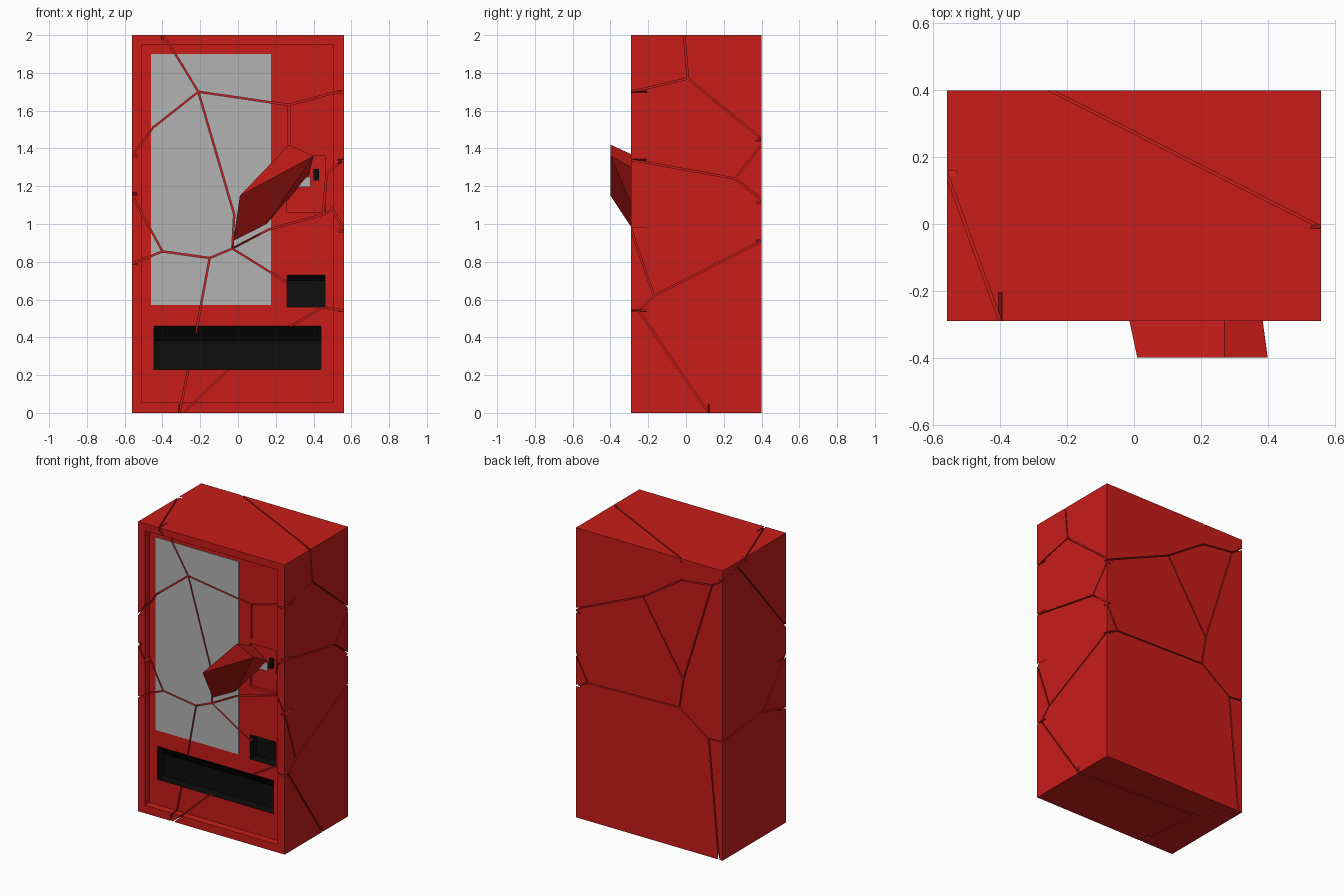
import bpy
from mathutils import Vector

if "Cube" in bpy.data.objects:
    bpy.data.objects.remove(bpy.data.objects["Cube"])


def material(name, rgb):
    m = bpy.data.materials.new(name)
    m.diffuse_color = (*rgb, 1)
    m.use_nodes = True
    m.node_tree.nodes["Principled BSDF"].inputs["Base Color"].default_value = m.diffuse_color
    return m


RED = material("red_paint", (0.58, 0.012, 0.01))
BLACK = material("black_plastic", (0.004, 0.004, 0.004))
GREY = material("grey_glass", (0.45, 0.45, 0.45))
BOX = [(0, 1, 3, 2), (4, 6, 7, 5), (0, 4, 5, 1), (2, 3, 7, 6), (0, 2, 6, 4), (1, 5, 7, 3)]


def make(name, verts, faces, mat):
    me = bpy.data.meshes.new(name)
    me.from_pydata(verts, [], faces)
    me.materials.append(mat)
    ob = bpy.data.objects.new(name, me)
    bpy.context.collection.objects.link(ob)
    bpy.context.view_layer.objects.active = ob
    ob.select_set(True)
    bpy.ops.object.mode_set(mode='EDIT')
    bpy.ops.mesh.select_all(action='SELECT')
    bpy.ops.mesh.normals_make_consistent(inside=False)
    bpy.ops.object.mode_set(mode='OBJECT')
    ob.select_set(False)
    return ob


def box(name, x, y, z, mat):
    return make(name, [(a, b, c) for a in x for b in y for c in z], BOX, mat)


def prism(name, profile, x, mat):
    """Side profile of (y, z) points extruded along x."""
    n = len(profile)
    verts = [(a, *p) for a in x for p in profile]
    faces = [tuple(range(n)), tuple(range(n, 2 * n))]
    faces += [(i, (i + 1) % n, n + (i + 1) % n, n + i) for i in range(n)]
    return make(name, verts, faces, mat)


def cut(target, cutter, overlap=False, keep=False):
    m = target.modifiers.new("cut", 'BOOLEAN')
    m.operation, m.solver, m.object = 'DIFFERENCE', 'EXACT', cutter
    m.use_self = overlap
    m.material_mode = 'TRANSFER'
    bpy.context.view_layer.objects.active = target
    bpy.ops.object.modifier_apply(modifier=m.name)
    if not keep:
        bpy.data.objects.remove(cutter)


# cabinet with recessed front and shallow coin panel
FACE = -0.24
cabinet = box("cabinet", (-.56, .56), (-.29, .40), (0, 2), RED)
cut(cabinet, box("recess_cutter", (-.508, .505), (-.4, FACE), (.055, 1.95), RED))
cut(cabinet, box("panel_cutter", (.26, .46), (-.4, FACE + .02), (1.06, 1.36), RED))

# black delivery bay and change tray, roof sloping down to the back
for x, z0, z1, drop in [((-.445, .44), .23, .46, .08), ((.26, .46), .56, .73, .03)]:
    bay = [(-.27, z0), (-.27, z1), (FACE, z1), (-.17, z1 - drop), (-.17, z0)]
    cut(cabinet, prism("bay_cutter", bay, x, BLACK))

# display window
window = box("window", (-.46, .175), (FACE - .003, FACE + .006), (.57, 1.90), GREY)

# crack lines per side, in that side's own two axes
front = [
    [(-.40, 2), (-.35, 1.93), (-.21, 1.70), (-.45, 1.51), (-.56, 1.36)],
    [(-.21, 1.70), (.27, 1.63), (.49, 1.69), (.56, 1.70)],
    [(.27, 1.63), (.27, 1.40)],
    [(-.21, 1.70), (-.02, 1.05), (-.03, .87), (-.15, .82), (-.40, .855), (-.56, .79)],
    [(-.40, .855), (-.56, 1.15)],
    [(-.15, .82), (-.22, .44), (-.31, 0)],
    [(-.03, .87), (.26, .69)],
    [(-.03, .87), (.16, .97), (.45, 1.05), (.47, 1.27), (.56, 1.34)],
    [(.45, 1.05), (.50, 1.08), (.56, .97)],
    [(-.29, 0), (-.05, .23)],
    [(.28, .46), (.45, .56), (.56, .54)]]
right = [
    [(-.01, 2), (.01, 1.77), (-.29, 1.70)], [(.01, 1.77), (.40, 1.45)],
    [(-.29, 1.34), (.26, 1.24), (.40, 1.42)], [(.26, 1.24), (.40, 1.13)],
    [(-.29, .97), (-.17, .62), (.40, .91)],
    [(-.17, .62), (-.25, .54), (.12, 0)], [(-.25, .54), (-.29, .54)]]
back = [
    [(.56, 1.44), (.05, 1.66), (-.24, 1.85), (-.48, 1.88), (-.56, 1.93)],
    [(.05, 1.66), (-.26, 1.17), (-.23, .97), (.47, .95), (.56, 1.12)],
    [(-.48, 1.88), (-.26, 1.17)], [(.47, .95), (.56, .91)],
    [(-.23, .97), (-.455, .81), (-.53, 0)], [(-.455, .81), (-.56, .82)]]
left = [
    [(.15, 2), (.23, 1.96), (-.29, 1.36)], [(.23, 1.96), (.40, 1.93)],
    [(-.29, 1.16), (-.04, .86), (-.29, .79)], [(-.04, .86), (.40, .82)]]
top = [[(-.56, .15), (-.40, -.29)], [(-.25, .40), (.56, -.01)]]
bottom = [[(.56, .12), (-.35, .18), (-.31, -.29)], [(-.35, .18), (-.53, .40)]]

# (cracks, axis across the side, outer and inner cut positions)
sides = [(front, 1, -.31, -.205), (right, 0, .58, .525), (back, 1, .42, .365),
         (left, 0, -.58, -.525), (top, 2, 2.02, 1.965), (bottom, 2, -.02, .035)]

verts, faces = [], []
for lines, axis, outer, inner in sides:
    for line in lines:
        for p, q in zip(line, line[1:]):
            p, q = Vector(p), Vector(q)
            d = (q - p).normalized() * .005
            w = Vector((-d.y, d.x)) * .8
            shift = len(verts) * .00002
            base = len(verts)
            for end in (p - d, q + d):
                for flat in (end - w, end + w):
                    for h in (outer, inner):
                        v = list(flat)
                        v.insert(axis, h + (shift if inner > 0 else -shift))
                        verts.append(v)
            faces += [tuple(base + i for i in f) for f in BOX]

cracks = make("crack_cutter", verts, faces, RED)
cut(cabinet, cracks, overlap=True, keep=True)
cut(window, cracks, overlap=True)

# broken shard pushed out of the front
make("loose_shard",
     [(.01, -.40, 1.15), (.27, -.40, 1.42), (.40, -.40, 1.36),
      (-.03, -.215, .87), (.27, -.215, 1.335), (.375, -.215, 1.26), (.11, -.215, .94)],
     [(0, 1, 2), (0, 3, 4, 1), (1, 4, 5, 2), (0, 2, 6), (0, 6, 3), (2, 5, 6), (3, 6, 5, 4)], RED)

# coin panel fittings
box("note_plate", (.29, .385), (-.228, -.215), (1.195, 1.25), GREY)
prism("coin_slot", [(-.215, 1.23), (-.245, 1.23), (-.232, 1.29), (-.215, 1.29)], (.40, .43), BLACK)
